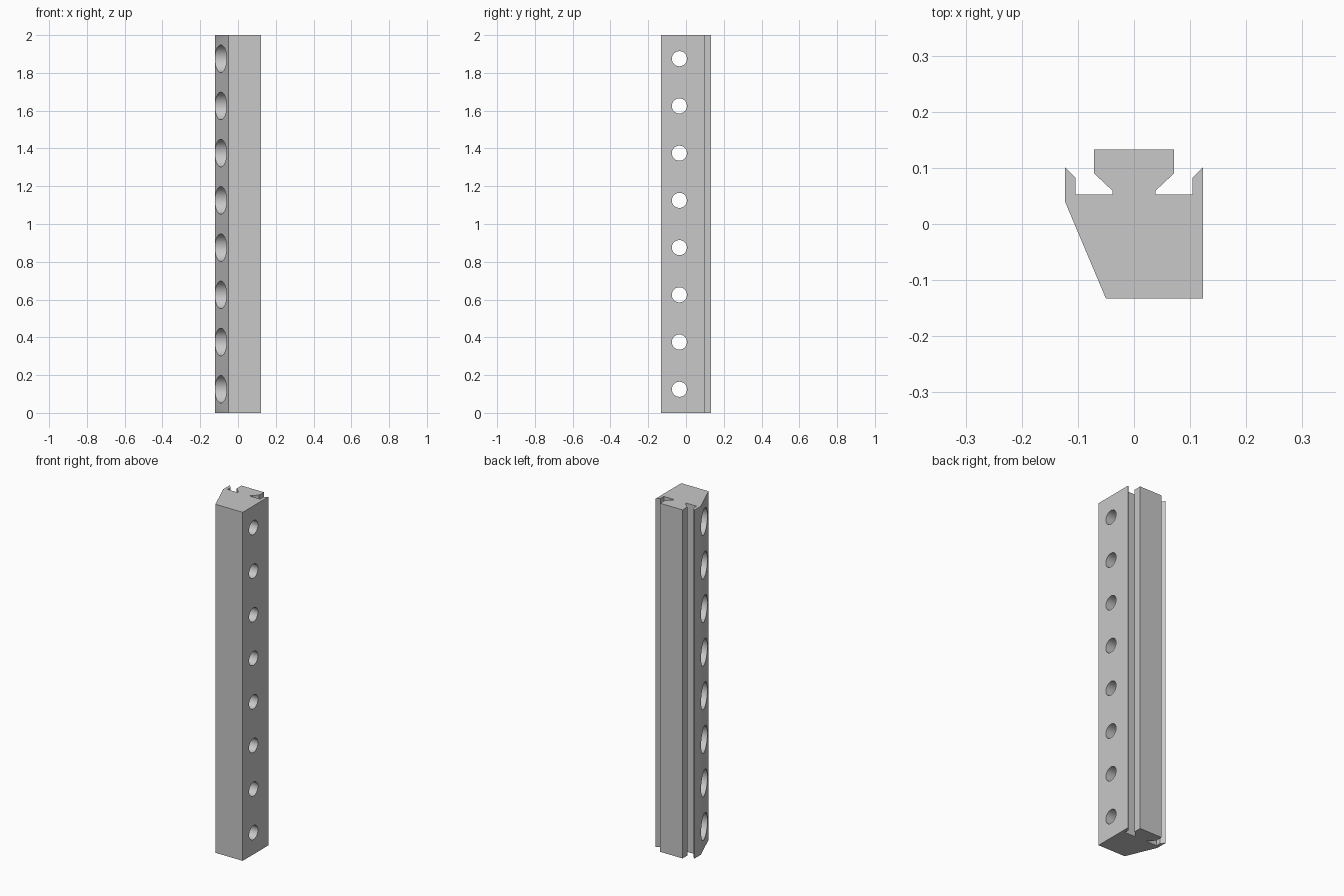
import bpy, bmesh, math
from mathutils import Matrix

if "Cube" in bpy.data.objects:
    bpy.data.objects.remove(bpy.data.objects["Cube"], do_unlink=True)

LENGTH = 2.0
HOLE_COUNT = 8
PITCH = LENGTH / HOLE_COUNT
HOLE_Y = -0.035

steel = bpy.data.materials.new("light grey steel")
steel.use_nodes = True
grey = (0.58, 0.58, 0.58, 1)
steel.diffuse_color = grey
steel.node_tree.nodes["Principled BSDF"].inputs["Base Color"].default_value = grey


def make_object(name, bm):
    bmesh.ops.recalc_face_normals(bm, faces=bm.faces)
    mesh = bpy.data.meshes.new(name)
    bm.to_mesh(mesh)
    bm.free()
    mesh.materials.append(steel)
    ob = bpy.data.objects.new(name, mesh)
    bpy.context.collection.objects.link(ob)
    return ob


def hole_cutter(name, radius, x0, x1):
    """A row of cylinders lying along x."""
    bm = bmesh.new()
    for i in range(HOLE_COUNT):
        centre = Matrix.Translation(((x0 + x1) / 2, HOLE_Y, (i + 0.5) * PITCH))
        bmesh.ops.create_cone(bm, cap_ends=True, segments=48, radius1=radius,
                              radius2=radius, depth=x1 - x0,
                              matrix=centre @ Matrix.Rotation(math.pi / 2, 4, "Y"))
    ob = make_object(name, bm)
    ob.hide_render = True
    return ob


# Rail: mirrored lips and dovetail head, with one slanted lower corner
upper = [(0.123, 0.101), (0.104, 0.082), (0.104, 0.053), (0.038, 0.053),
         (0.038, 0.059), (0.071, 0.09), (0.071, 0.133)]
profile = [(0.123, -0.133)] + upper
profile += [(-x, y) for x, y in reversed(upper)]
profile += [(-0.123, 0.04), (-0.05, -0.133)]

bm = bmesh.new()
base = bm.faces.new([bm.verts.new((x, y, 0)) for x, y in profile])
walls = bmesh.ops.extrude_face_region(bm, geom=[base], use_keep_orig=True)
bmesh.ops.translate(bm, vec=(0, 0, LENGTH),
                    verts=[v for v in walls["geom"] if isinstance(v, bmesh.types.BMVert)])
rail = make_object("rail", bm)

# Bolt holes right through, with wide counterbores from the slanted side
cutters = [hole_cutter("bolt_hole_cutter", 0.04, -0.3, 0.3),
           hole_cutter("counterbore_cutter", 0.073, -0.3, 0.02)]
bpy.ops.object.select_all(action="DESELECT")
rail.select_set(True)
bpy.context.view_layer.objects.active = rail
for cutter in cutters:
    mod = rail.modifiers.new(cutter.name, "BOOLEAN")
    mod.operation = "DIFFERENCE"
    mod.solver = "EXACT"
    mod.object = cutter
    bpy.ops.object.modifier_apply(modifier=mod.name)
    bpy.data.objects.remove(cutter, do_unlink=True)

bpy.ops.object.shade_smooth_by_angle(angle=math.radians(25))
